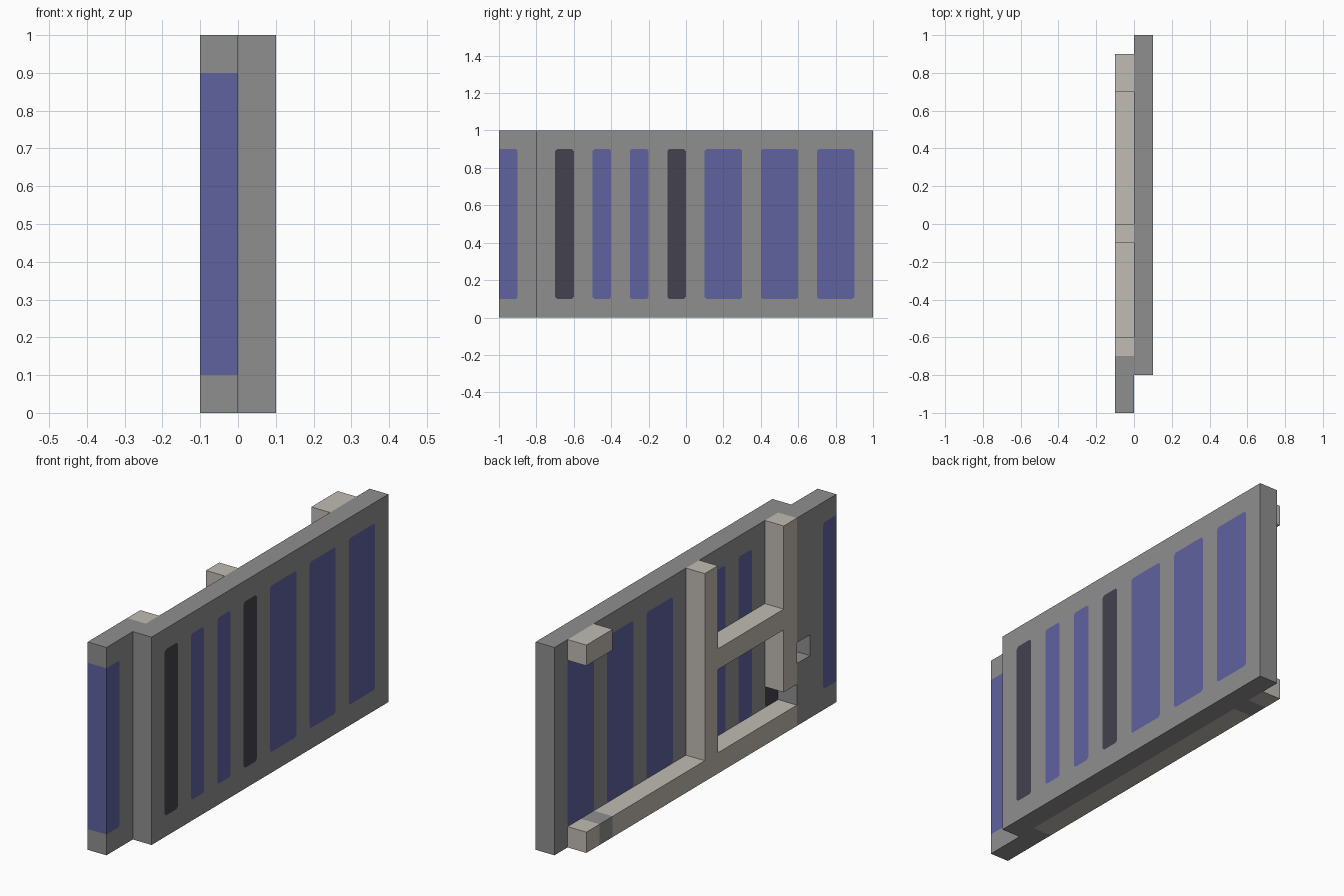
import bpy, bmesh
from mathutils import Vector

cube = bpy.data.objects.get("Cube")
if cube:
    bpy.data.objects.remove(cube, do_unlink=True)


def material(name, rgb):
    linear = [((c / 255 + 0.055) / 1.055) ** 2.4 for c in rgb] + [1]
    mat = bpy.data.materials.new(name)
    mat.use_nodes = True
    mat.diffuse_color = linear
    bsdf = mat.node_tree.nodes["Principled BSDF"]
    bsdf.inputs["Base Color"].default_value = linear
    bsdf.inputs["Roughness"].default_value = 0.9
    return mat


GRAY = material("wall gray", (143, 143, 143))
BLUE = material("window blue", (96, 98, 160))
DARK = material("window charcoal", (67, 66, 78))
BEIGE = material("frame beige", (192, 187, 179))


def box(name, x, y, z, *mats):
    """Box between the given (low, high) ranges."""
    bm = bmesh.new()
    bmesh.ops.create_cube(bm, size=1)
    for v in bm.verts:
        v.co = [r[0] if c < 0 else r[1] for c, r in zip(v.co, (x, y, z))]
    mesh = bpy.data.meshes.new(name)
    bm.to_mesh(mesh)
    bm.free()
    obj = bpy.data.objects.new(name, mesh)
    bpy.context.collection.objects.link(obj)
    for m in mats:
        mesh.materials.append(m)
    return obj


def cut(bm, axis, value):
    normal = Vector((0, 0, 0))
    normal[axis] = 1
    bmesh.ops.bisect_plane(bm, geom=bm.verts[:] + bm.edges[:] + bm.faces[:],
                           plane_co=normal * value, plane_no=normal)


def add_windows(obj, windows, low=0.1, high=0.9):
    """Cut (y0, y1, material slot) windows into the faces of a wall."""
    bm = bmesh.new()
    bm.from_mesh(obj.data)
    end = min(v.co.y for v in bm.verts)
    for z in (low, high):
        cut(bm, 2, z)
    ys = sorted({y for w in windows for y in w[:2]} - {end})
    for y in ys:
        cut(bm, 1, y)
    # clip the window corners slightly
    corners = [v for v in bm.verts if low - 0.01 < v.co.z < high + 0.01
               and any(abs(v.co.y - y) < 0.001 for y in ys)]
    bmesh.ops.bevel(bm, geom=corners, offset=0.01, affect='VERTICES',
                    segments=1, profile=0.5)
    for f in bm.faces:
        c = f.calc_center_median()
        f.material_index = 0
        if low + 0.03 < c.z < high - 0.03:
            for y0, y1, slot in windows:
                side = y0 + 0.02 < c.y < y1 - 0.02 and abs(f.normal.x) > 0.5
                front = abs(y0 - end) < 0.001 and f.normal.y < -0.5
                if side or front:
                    f.material_index = slot
    bm.to_mesh(obj.data)
    bm.free()


# Main wall with its row of windows
main_wall = box("main_wall", (0, 0.1), (-0.8, 1), (0, 1), GRAY, BLUE, DARK)
add_windows(main_wall, [(-0.7, -0.6, 2), (-0.5, -0.4, 1), (-0.3, -0.2, 1),
                        (-0.1, 0, 2), (0.1, 0.3, 1), (0.4, 0.6, 1), (0.7, 0.9, 1)])

# End wall with a wrap-around window and a small square notch
end_wall = box("end_wall", (-0.1, 0), (-1, -0.7), (0, 1), GRAY, BLUE)
add_windows(end_wall, [(-1, -0.9, 1)])
cutter = box("notch_cutter", (-0.15, 0.05), (-0.8, -0.65), (0.3, 0.4), GRAY)
cutter.hide_render = True
boolean = end_wall.modifiers.new("notch", 'BOOLEAN')
boolean.operation = 'DIFFERENCE'
boolean.solver = 'EXACT'
boolean.object = cutter
graph = bpy.context.evaluated_depsgraph_get()
carved = bpy.data.meshes.new_from_object(end_wall.evaluated_get(graph))
end_wall.modifiers.clear()
end_wall.data = carved
bpy.data.objects.remove(cutter, do_unlink=True)

# Beam frame behind the main wall: name, y range, z range, colour
for name, y, z, mat in [
    ("bottom_rail", (-0.7, 0.7), (0, 0.1), BEIGE),
    ("bottom_rail_joint", (0.7, 0.8), (0, 0.1), GRAY),
    ("bottom_rail_end", (0.8, 0.9), (0, 0.1), BEIGE),
    ("top_stub", (0.7, 0.9), (0.9, 1), BEIGE),
    ("center_post", (-0.1, 0), (0.1, 1), BEIGE),
    ("corner_post", (-0.7, -0.6), (0.2, 1), BEIGE),
    ("middle_rail", (-0.6, -0.1), (0.5, 0.6), BEIGE),
]:
    box(name, (-0.1, 0), y, z, mat)
